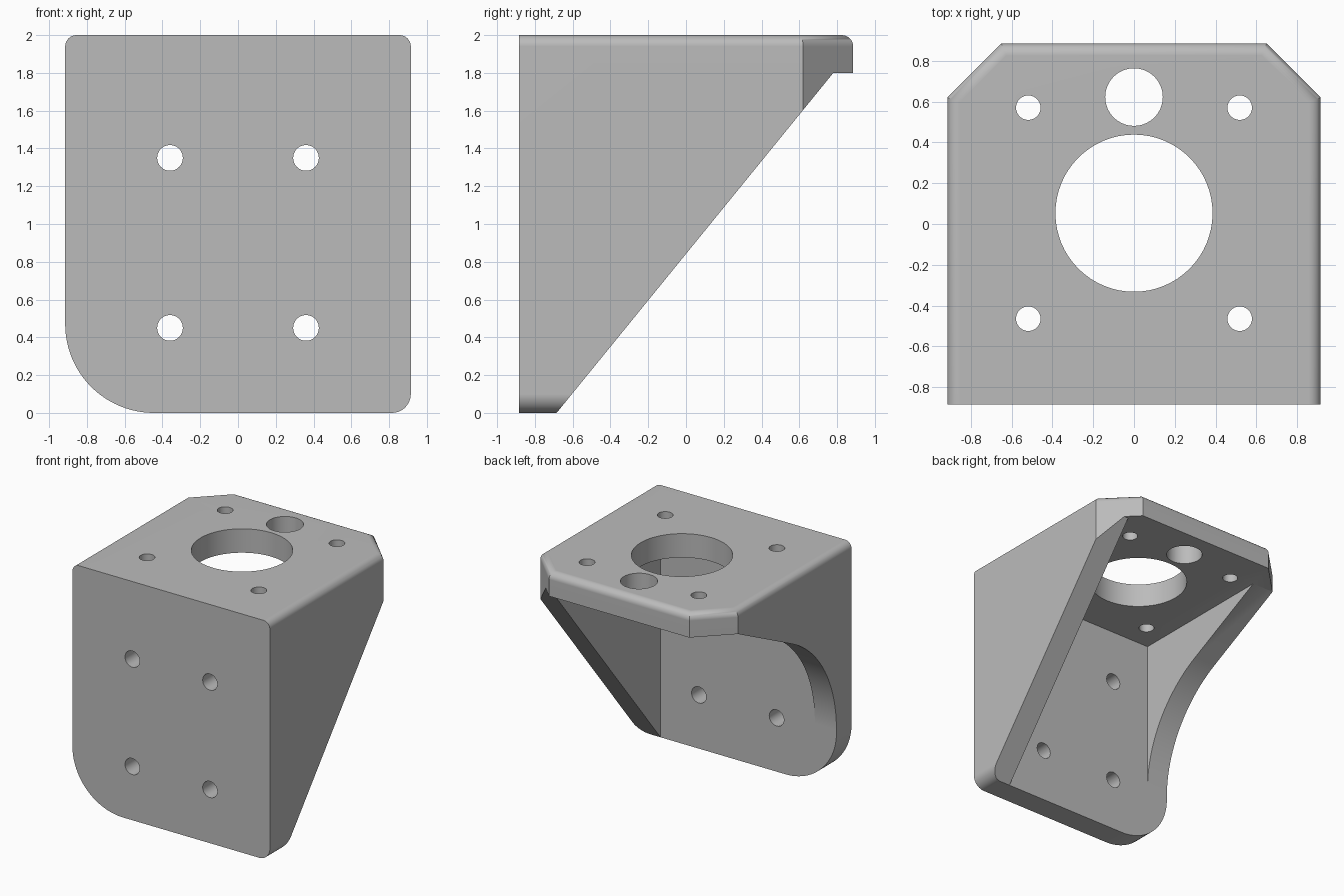
import bpy, bmesh, math
from mathutils import Vector

cube = bpy.data.objects.get("Cube")
if cube:
    bpy.data.objects.remove(cube, do_unlink=True)

W, D, T = 0.915, 0.885, 0.2       # half width, half depth, plate thickness
CHAMFER = 0.265
INNER_Y, INNER_Z = T - D, 2 - T   # inner faces of the two plates

grey = bpy.data.materials.new("bracket_grey")
grey.use_nodes = True
colour = (0.5, 0.5, 0.5, 1)
grey.diffuse_color = colour
grey.node_tree.nodes["Principled BSDF"].inputs["Base Color"].default_value = colour


def make_object(name, bm):
    bmesh.ops.recalc_face_normals(bm, faces=bm.faces)
    mesh = bpy.data.meshes.new(name)
    bm.to_mesh(mesh)
    bm.free()
    mesh.materials.append(grey)
    obj = bpy.data.objects.new(name, mesh)
    bpy.context.collection.objects.link(obj)
    return obj


def prism(name, outline, axis, start, end):
    """Extrude a closed 2D outline along axis x, y or z."""
    place = {"x": lambda a, b: (start, a, b),
             "y": lambda a, b: (a, start, b),
             "z": lambda a, b: (a, b, start)}[axis]
    bm = bmesh.new()
    face = bm.faces.new([bm.verts.new(place(a, b)) for a, b in outline])
    new = bmesh.ops.extrude_face_region(bm, geom=[face])["geom"]
    shift = Vector([(end - start) * (axis == k) for k in "xyz"])
    bmesh.ops.translate(bm, vec=shift, verts=[v for v in new if isinstance(v, bmesh.types.BMVert)])
    return make_object(name, bm)


def arc(cx, cy, r, a0, a1, steps):
    angles = [math.radians(a0 + (a1 - a0) * i / steps) for i in range(steps + 1)]
    return [(cx + r * math.cos(a), cy + r * math.sin(a)) for a in angles]


def round_edges(bm, test, radius, segments):
    edges = [e for e in bm.edges if test(*(v.co for v in e.verts))]
    bmesh.ops.bevel(bm, geom=edges, offset=radius, segments=segments,
                    profile=0.5, affect="EDGES", clamp_overlap=False)


# Outer block: rounded lower corners, clipped rear corners, rounded top rim
bm = bmesh.new()
bmesh.ops.create_cube(bm, size=1)
for v in bm.verts:
    v.co = (v.co.x * 2 * W, v.co.y * 2 * D, v.co.z * 2 + 1)
for side, radius, segments in ((1, 0.1, 10), (-1, 0.47, 24)):
    round_edges(bm, lambda a, b: all(p.z < 0.001 and p.x * side > W - 0.001 for p in (a, b)),
                radius, segments)
for side in (-1, 1):
    cut = bmesh.ops.bisect_plane(bm, geom=bm.verts[:] + bm.edges[:] + bm.faces[:],
                                 plane_co=(side * W, D - CHAMFER, 0),
                                 plane_no=(side, 1, 0), clear_outer=True)["geom_cut"]
    bmesh.ops.holes_fill(bm, edges=[e for e in cut if isinstance(e, bmesh.types.BMEdge)], sides=0)
round_edges(bm, lambda a, b: a.z > 1.999 and b.z > 1.999 and max(a.y, b.y) > 0, 0.06, 8)
bracket = make_object("motor_bracket", bm)

# Cavity between the side walls
wall = W - T
cutters = [prism("cavity_cutter", [(-wall, INNER_Y), (wall, INNER_Y), (wall, 2), (-wall, 2)],
                 "z", -1, INNER_Z)]

# Straight sloping edge of the left wall
outside = [(2, INNER_Z), (2, -1), (INNER_Y, -1)]
cutters.append(prism("slope_cutter", [(INNER_Y, 0), (0.78, INNER_Z)] + outside, "x", 0.3, 2))

# Right wall edge: a shallow slope swept down into the front plate
R = 1.05
sweep = arc(INNER_Y + R, 0.5, R, 180, 116.6, 24)
cutters.append(prism("sweep_cutter", sweep + [(D - CHAMFER, INNER_Z)] + outside, "x", -2, -0.3))

# Screw holes in the front plate
for x in (-0.36, 0.36):
    for z in (0.45, 1.35):
        cutters.append(prism("front_hole_cutter", arc(x, z, 0.068, 0, 348.75, 31), "y", -1, -0.5))

# Shaft opening, cable hole and screw holes in the top plate
top_holes = [(0, 0.053, 0.385), (0, 0.622, 0.141)]
top_holes += [(x, y, 0.06) for x in (-0.518, 0.518) for y in (-0.464, 0.57)]
for x, y, r in top_holes:
    cutters.append(prism("top_hole_cutter", arc(x, y, r, 0, 354.375, 63), "z", 1.7, 2.2))

# Apply the cuts
bpy.context.view_layer.objects.active = bracket
bracket.select_set(True)
for cutter in cutters:
    cutter.hide_render = True
    mod = bracket.modifiers.new("cut", "BOOLEAN")
    mod.operation, mod.solver, mod.object = "DIFFERENCE", "EXACT", cutter
    bpy.ops.object.modifier_apply(modifier=mod.name)
    bpy.data.objects.remove(cutter, do_unlink=True)

# Smooth the rounded edges while the flats stay flat
bpy.ops.object.shade_smooth_by_angle(angle=math.radians(30))
weighted = bracket.modifiers.new("flat_faces", "WEIGHTED_NORMAL")
weighted.keep_sharp = True
